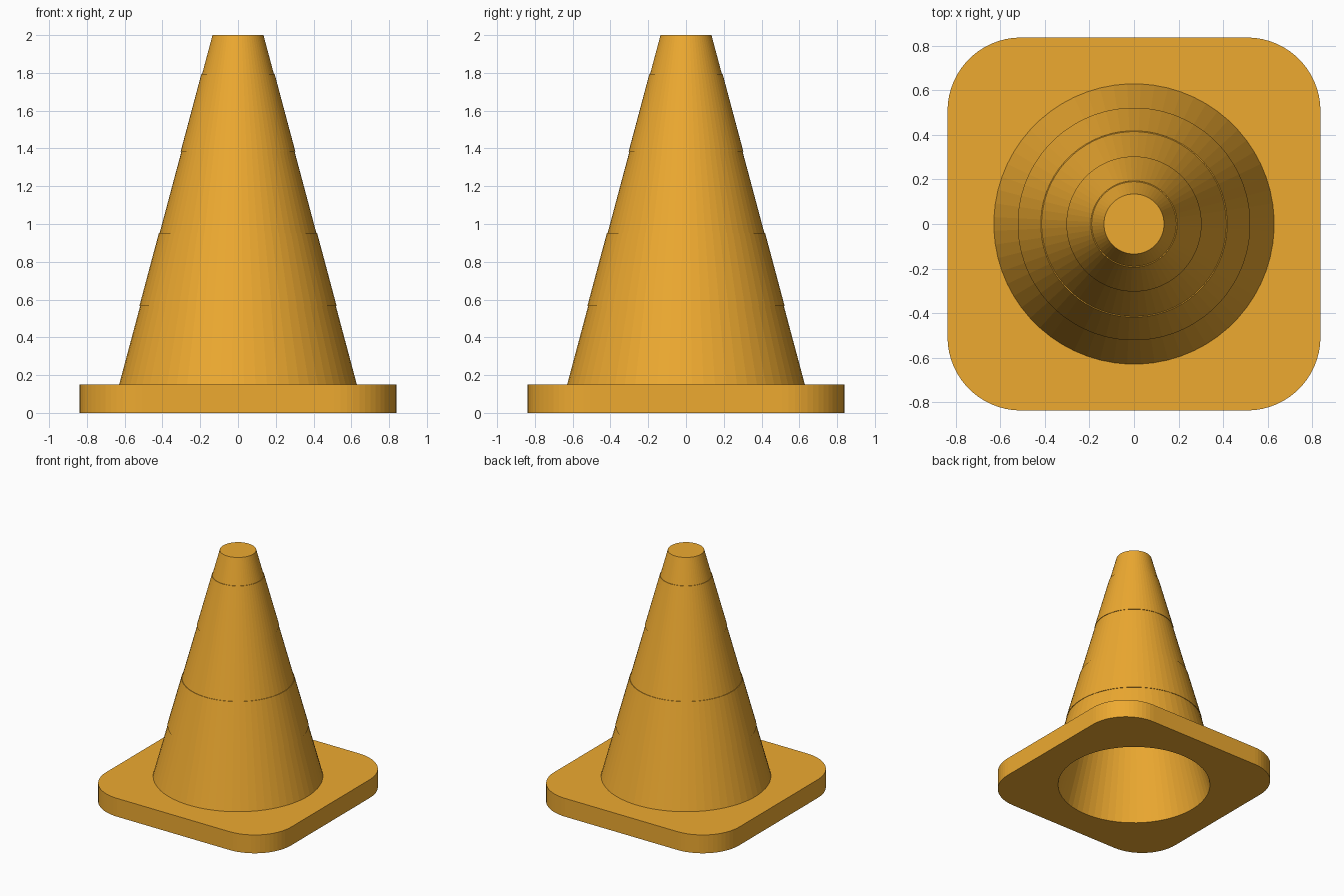
import bpy, bmesh
from math import sin, cos, pi

if "Cube" in bpy.data.objects:
    bpy.data.objects.remove(bpy.data.objects["Cube"])

N = 64  # points around every ring

orange = bpy.data.materials.new("orange")
orange.diffuse_color = (0.85, 0.40, 0.03, 1)
orange.use_nodes = True
orange.node_tree.nodes["Principled BSDF"].inputs["Base Color"].default_value = orange.diffuse_color


def circle(r, z):
    return [(r * cos(2 * pi * (i + 0.5) / N), r * sin(2 * pi * (i + 0.5) / N), z) for i in range(N)]


def rounded_square(half, rad, z):
    pts, per = [], N // 4
    for q in range(4):
        mid = pi / 4 + q * pi / 2
        cx = (half - rad) * (1 if cos(mid) > 0 else -1)
        cy = (half - rad) * (1 if sin(mid) > 0 else -1)
        for k in range(per):
            a = q * pi / 2 + (pi / 2) * k / (per - 1)
            pts.append((cx + rad * cos(a), cy + rad * sin(a), z))
    return pts


def skin(name, rings):
    bm = bmesh.new()
    loops = [[bm.verts.new(p) for p in ring] for ring in rings]
    for a, b in zip(loops, loops[1:]):
        for i in range(N):
            j = (i + 1) % N
            bm.faces.new((a[i], a[j], b[j], b[i]))
    return bm, loops


def finish(name, bm):
    me = bpy.data.meshes.new(name)
    bm.to_mesh(me)
    bm.free()
    me.materials.append(orange)
    bpy.context.collection.objects.link(bpy.data.objects.new(name, me))


# Square foot with rounded corners, open under the cone
HALF, RAD, T = 0.838, 0.33, 0.15
bm, _ = skin("base", [circle(0.583, 0), rounded_square(HALF, RAD, 0),
                      rounded_square(HALF, RAD, T), circle(0.63, T)])
for f in bm.faces:
    f.normal_update()
if sum(f.normal.dot(f.calc_center_median()) for f in bm.faces) < 0:
    bmesh.ops.reverse_faces(bm, faces=bm.faces[:])
finish("base", bm)


# Hollow cone: outer wall with two slightly raised bands, closed top, inner wall
def radius(z):
    return 0.63 - (z - T) * (0.63 - 0.135) / (2 - T)


STEP = 0.004
outer = [(radius(T), T)]
for lo, hi in ((0.565, 0.953), (1.383, 1.794)):
    outer += [(radius(lo), lo), (radius(lo) + STEP, lo),
              (radius(hi) + STEP, hi), (radius(hi), hi)]
outer.append((radius(2), 2))

bm, loops = skin("cone", [circle(r, z) for r, z in outer])
bm.faces.new(loops[-1])
inner = [[bm.verts.new(p) for p in circle(r, z)] for r, z in ((0.583, 0), (0.07, 1.92))]
for i in range(N):
    j = (i + 1) % N
    bm.faces.new((inner[0][j], inner[0][i], inner[1][i], inner[1][j]))
bm.faces.new(inner[1][::-1])
finish("cone", bm)
